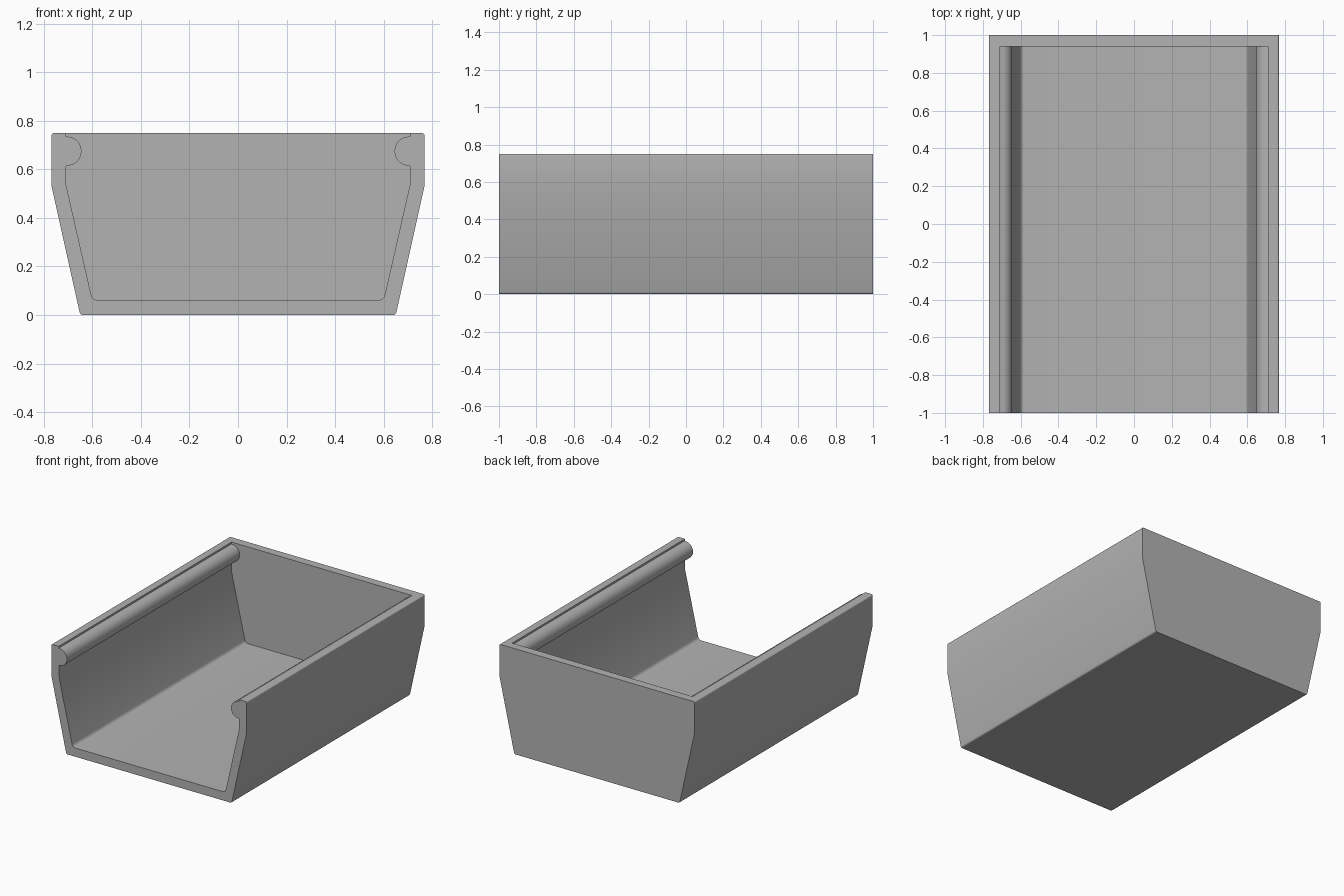
import bpy, bmesh
from math import radians, sin, cos
from mathutils import Vector

cube = bpy.data.objects.get("Cube")
if cube:
    bpy.data.objects.remove(cube, do_unlink=True)

FRONT, BACK, INNER_BACK = -1.0, 1.0, 0.94
TOP = 0.75


def rounded(prev, corner, nxt, radius, steps=5):
    """Small curve that softens one corner of a profile."""
    c = Vector(corner)
    a = c + (Vector(prev) - c).normalized() * radius
    b = c + (Vector(nxt) - c).normalized() * radius
    pts = []
    for i in range(steps + 1):
        t = i / steps
        pts.append(tuple(a * (1 - t) ** 2 + c * 2 * t * (1 - t) + b * t * t))
    return pts


def mirrored(half):
    """Full profile running from the right rim, under the floor, to the left rim."""
    return half + [(-x, z) for x, z in reversed(half)]


# Outer wall: rounded rim, upright band, tapered side, rounded base
rim, bend, base = (0.768, TOP), (0.768, 0.53), (0.65, 0.0)
outer = mirrored(rounded((0, TOP), rim, bend, 0.012) + [bend]
                 + rounded(bend, base, (0, 0), 0.012))

# Inner wall: groove, round bead, upright band, tapered side, rounded floor edge
bead = [(0.704 + 0.059 * cos(radians(a)), 0.675 + 0.06 * sin(radians(a)))
        for a in range(90, 271, 10)]
knee, floor = (0.709, 0.54), (0.6, 0.062)
inner = mirrored([(0.709, TOP), (0.709, 0.737)] + bead + [(0.709, 0.614), knee]
                 + rounded(knee, floor, (0, 0.062), 0.022))

# Open-fronted tray made as one closed shell
bm = bmesh.new()


def row(profile, y):
    return [bm.verts.new((x, y, z)) for x, z in profile]


def strip(a, b):
    for i in range(len(a) - 1):
        bm.faces.new((a[i], a[i + 1], b[i + 1], b[i]))


outer_front, outer_back = row(outer, FRONT), row(outer, BACK)
inner_front, inner_back = row(inner, FRONT), row(inner, INNER_BACK)
strip(outer_front, outer_back)
strip(inner_front, inner_back)
bm.faces.new(outer_front + inner_front[::-1])
bm.faces.new(outer_back)
bm.faces.new(inner_back)
# Flat U-shaped rim
bm.faces.new((outer_front[0], outer_back[0], outer_back[-1], outer_front[-1],
              inner_front[-1], inner_back[-1], inner_back[0], inner_front[0]))
bmesh.ops.recalc_face_normals(bm, faces=bm.faces)
mesh = bpy.data.meshes.new("open_tray")
bm.to_mesh(mesh)
bm.free()
tray = bpy.data.objects.new("open_tray", mesh)
bpy.context.collection.objects.link(tray)

# Plain grey
grey = bpy.data.materials.new("plain_grey")
grey.use_nodes = True
colour = (0.45, 0.45, 0.45, 1)
grey.diffuse_color = colour
grey.node_tree.nodes["Principled BSDF"].inputs["Base Color"].default_value = colour
mesh.materials.append(grey)

bpy.context.view_layer.objects.active = tray
tray.select_set(True)
bpy.ops.object.shade_smooth_by_angle(angle=radians(30))
